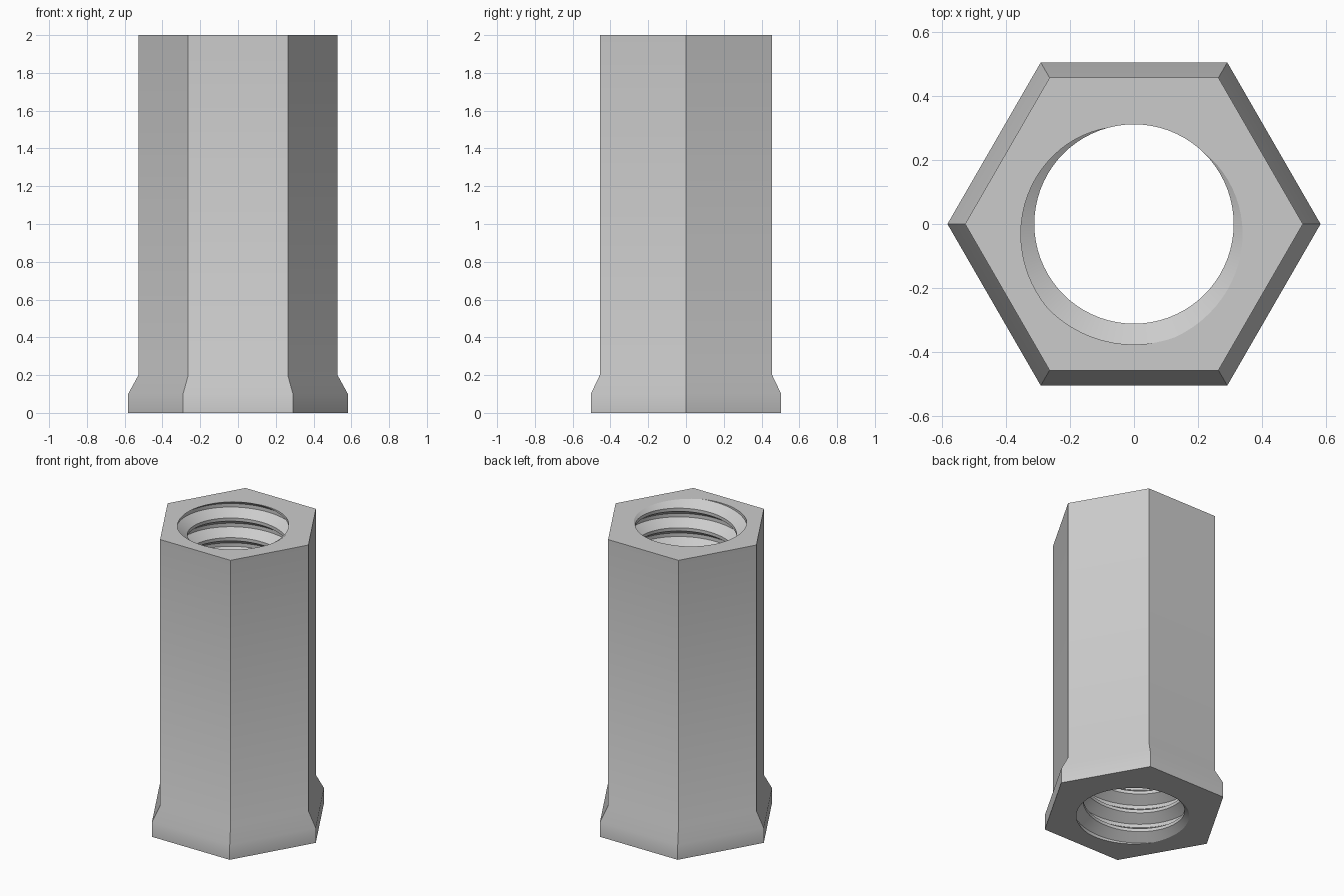
import bpy, bmesh, math

cube = bpy.data.objects.get("Cube")
if cube:
    bpy.data.objects.remove(cube, do_unlink=True)

HEIGHT = 2.0
MINOR, MAJOR, PITCH = 0.311, 0.376, 0.133
SEGMENTS = 72


def make_material(name, colour):
    mat = bpy.data.materials.new(name)
    mat.use_nodes = True
    mat.diffuse_color = colour
    mat.node_tree.nodes["Principled BSDF"].inputs["Base Color"].default_value = colour
    return mat


def hex_ring(bm, radius, z):
    return [bm.verts.new((radius * math.cos(i * math.pi / 3),
                          radius * math.sin(i * math.pi / 3), z)) for i in range(6)]


bm = bmesh.new()

# Threaded bore: one tooth profile swept up a right-handed helix
tooth = [(-0.08, MINOR), (0.08, MINOR), (0.41, MAJOR), (0.59, MAJOR)]
turns = math.ceil(HEIGHT / PITCH) + 2
start = HEIGHT - PITCH * (turns - 1 + 77 / 360)
columns = []
for j in range(SEGMENTS + 1):
    a = 2 * math.pi * j / SEGMENTS
    columns.append([bm.verts.new((r * math.cos(a), r * math.sin(a),
                                  start + PITCH * (n + f + j / SEGMENTS)))
                    for n in range(-1, turns + 2) for f, r in tooth])
for left, right in zip(columns, columns[1:]):
    for k in range(len(left) - 1):
        bm.faces.new((left[k + 1], right[k + 1], right[k], left[k]))
bmesh.ops.remove_doubles(bm, verts=bm.verts[:], dist=1e-5)

# Trim the thread level with both ends
for z, up in ((0, -1), (HEIGHT, 1)):
    bmesh.ops.bisect_plane(bm, geom=bm.verts[:] + bm.edges[:] + bm.faces[:], dist=1e-6,
                           plane_co=(0, 0, z), plane_no=(0, 0, up), clear_outer=True)

# Hexagonal body with a flared foot
rings = [hex_ring(bm, r, z) for r, z in
         ((0.582, 0), (0.582, 0.1), (0.527, 0.2), (0.527, HEIGHT))]
for low, high in zip(rings, rings[1:]):
    for i in range(6):
        j = (i + 1) % 6
        bm.faces.new((low[i], low[j], high[j], high[i]))

# End faces between the hexagon and the bore
for z in (0, HEIGHT):
    rim = [e for e in bm.edges if e.is_boundary
           and all(abs(v.co.z - z) < 1e-4 for v in e.verts)]
    bmesh.ops.triangle_fill(bm, edges=rim, use_beauty=True)
bmesh.ops.recalc_face_normals(bm, faces=bm.faces[:])

mesh = bpy.data.meshes.new("threaded_hex_sleeve")
bm.to_mesh(mesh)
bm.free()
sleeve = bpy.data.objects.new("threaded_hex_sleeve", mesh)
bpy.context.collection.objects.link(sleeve)
mesh.materials.append(make_material("plain grey", (0.6, 0.6, 0.6, 1)))

bpy.context.view_layer.objects.active = sleeve
sleeve.select_set(True)
bpy.ops.object.shade_smooth_by_angle(angle=math.radians(30))
